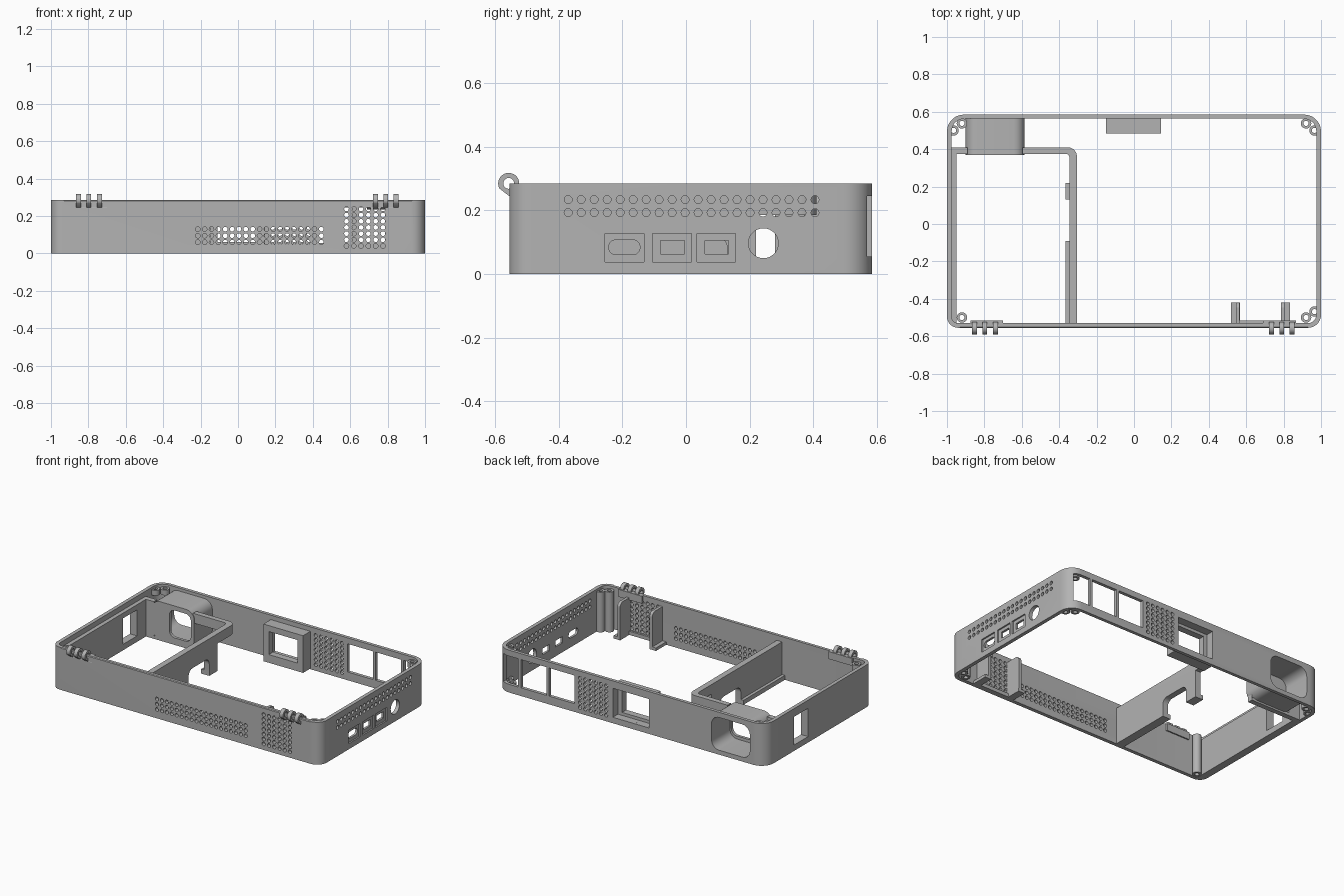
import bpy, bmesh, math

cube = bpy.data.objects.get("Cube")
if cube:
    bpy.data.objects.remove(cube, do_unlink=True)

grey = bpy.data.materials.new("matte grey")
grey.use_nodes = True
colour = (0.45, 0.45, 0.45, 1)
grey.diffuse_color = colour
grey.node_tree.nodes["Principled BSDF"].inputs["Base Color"].default_value = colour


def circle(u, v, r, n=14):
    return [(u + r * math.cos(i * math.tau / n), v + r * math.sin(i * math.tau / n)) for i in range(n)]


def rounded(u0, u1, v0, v1, radii, n=7):
    """Rectangle outline; radii run counter-clockwise from the high corner."""
    if not isinstance(radii, tuple):
        radii = (radii,) * 4
    signs = ((1, 1), (-1, 1), (-1, -1), (1, -1))
    pts = []
    for k, ((su, sv), r) in enumerate(zip(signs, radii)):
        cu = (u1 - r) if su > 0 else (u0 + r)
        cv = (v1 - r) if sv > 0 else (v0 + r)
        for i in range(n + 1 if r else 1):
            a = (k + i / n) * math.pi / 2
            pts.append((cu + r * math.cos(a), cv + r * math.sin(a)))
    return pts


def rect(u0, u1, v0, v1):
    return [(u0, v0), (u1, v0), (u1, v1), (u0, v1)]


def build(name, prisms):
    """One object from a list of (axis, outline, start, end) prisms."""
    bm = bmesh.new()
    place = {"x": lambda u, v, t: (t, u, v), "y": lambda u, v, t: (u, t, v), "z": lambda u, v, t: (u, v, t)}
    for axis, pts, lo, hi in prisms:
        ends = [[bm.verts.new(place[axis](u, v, t)) for u, v in pts] for t in (lo, hi)]
        for loop in ends:
            bm.faces.new(loop)
        for i in range(len(pts)):
            j = (i + 1) % len(pts)
            bm.faces.new((ends[0][i], ends[0][j], ends[1][j], ends[1][i]))
    bmesh.ops.recalc_face_normals(bm, faces=bm.faces)
    me = bpy.data.meshes.new(name)
    bm.to_mesh(me)
    bm.free()
    ob = bpy.data.objects.new(name, me)
    bpy.context.collection.objects.link(ob)
    me.materials.append(grey)
    return ob


def cut(ob, prisms):
    cutter = build("cutter", prisms)
    cutter.hide_render = True
    mod = ob.modifiers.new("cut", "BOOLEAN")
    mod.operation, mod.solver, mod.object = "DIFFERENCE", "EXACT", cutter
    bpy.context.view_layer.update()
    me = bpy.data.meshes.new_from_object(ob.evaluated_get(bpy.context.evaluated_depsgraph_get()))
    ob.modifiers.clear()
    ob.data = me
    bpy.data.objects.remove(cutter, do_unlink=True)


def smooth(ob):
    bpy.ops.object.select_all(action="DESELECT")
    ob.select_set(True)
    bpy.context.view_layer.objects.active = ob
    bpy.ops.object.shade_smooth_by_angle(angle=math.radians(35))


def grid(axis, u0, v0, cols, rows, step_u, step_v, lo, hi):
    return [(axis, circle(u0 + i * step_u, v0 + j * step_v, 0.0125, 12), lo, hi)
            for i in range(cols) for j in range(rows)]


H = 0.285
FRONT, BACK = -0.555, 0.585

# Outer case ring
case = build("case_wall", [("z", rounded(-1, 1, FRONT, BACK, (0.09, 0.09, 0.06, 0.07)), 0, H)])
cut(case, [("z", rounded(-0.975, 0.975, FRONT + 0.025, BACK - 0.022, (0.068, 0.068, 0.035, 0.045)), -1, 1)])

# Front vents and bevelled rim
front = (FRONT - 0.1, FRONT + 0.06)
cut(case, grid("y", -0.215, 0.06, 19, 3, 0.0367, 0.035, *front)
    + grid("y", 0.58, 0.04, 6, 7, 0.039, 0.033, *front))
cut(case, [("x", [(FRONT - 0.02, 0.265), (FRONT + 0.018, H + 0.01), (FRONT - 0.02, H + 0.01)], -0.93, 0.93)])

# Back windows, vent, screen opening and socket opening
back = (BACK - 0.06, BACK + 0.1)
windows = [("y", rect(a, b, 0.055, 0.245), *back) for a, b in ((0.42, 0.61), (0.63, 0.82), (0.84, 0.96))]
cut(case, windows + grid("y", 0.185, 0.04, 6, 7, 0.039, 0.033, *back) + [
    ("y", rect(-0.135, 0.135, 0.04, 0.235), *back),
    ("y", rounded(-0.885, -0.6, 0.03, 0.25, 0.055), *back)])

# Side vents, recessed ports, round jack and the slot on the opposite wall
side = (0.95, 1.1)
ports = ((-0.255, -0.132), (-0.105, 0.017), (0.035, 0.155))
cut(case, grid("x", -0.37, 0.193, 20, 2, 0.0408, 0.041, *side) + [
    ("x", circle(0.243, 0.097, 0.047, 28), *side),
    ("x", rect(0.13, 0.28, 0.04, 0.23), -1.1, -0.9)])
cut(case, [("x", rect(a, b, 0.038, 0.128), 0.99, 1.1) for a, b in ports])
cut(case, [("x", rounded(-0.242, -0.145, 0.062, 0.107, 0.02), *side)]
    + [("x", rect(a + 0.025, b - 0.022, 0.063, 0.105), *side) for a, b in ports[1:]])
smooth(case)

# Stepped frame behind the screen opening
frame = build("screen_frame", [("y", rect(-0.15, 0.145, 0.005, 0.255), 0.485, 0.566)])
cut(frame, [("y", rect(-0.135, 0.135, 0.04, 0.235), 0.53, 0.7)])
cut(frame, [("y", rect(-0.11, 0.105, 0.06, 0.215), 0.4, 0.6)])

# Hollow power socket with a smaller inner opening
socket = build("socket_housing", [("y", rounded(-0.9, -0.585, 0.012, 0.265, 0.06), 0.37, 0.566)])
cut(socket, [("y", rounded(-0.885, -0.6, 0.03, 0.25, 0.055), 0.39, 0.7)])
cut(socket, [("y", rounded(-0.77, -0.61, 0.05, 0.235, 0.04), 0.3, 0.5)])
smooth(socket)

# Compartment: rounded L divider, arch and raised lip at the back
divider = build("compartment_wall", [("z", rounded(-0.98, -0.305, -0.54, 0.41, (0.05, 0, 0, 0)), 0, 0.25)])
cut(divider, [("z", rounded(-1.1, -0.345, -0.7, 0.375, (0.02, 0, 0, 0)), -1, 1)])
cut(divider, [("z", rect(-0.595, -0.2, 0.22, 0.6), -0.1, 0.185),
              ("x", rounded(-0.09, 0.13, -0.1, 0.12, 0.04), -0.5, -0.2)])
cut(divider, [("y", rect(-0.89, -0.597, 0.02, 0.26), 0.3, 0.5)])
smooth(divider)
build("divider_feet", [("z", rect(-0.365, -0.34, a, b), 0, 0.03) for a, b in ((-0.53, -0.09), (0.13, 0.22))])

# Inner liner on the slotted wall
liner = build("side_liner", [("z", rect(-0.98, -0.948, -0.532, 0.4), 0, 0.25)])
cut(liner, [("x", rect(0.13, 0.28, 0.04, 0.215), -1.1, -0.9)])

# Fan bracket: two plates with feet and a thin backing strip
bracket = []
for a, foot in ((0.545, 0.518), (0.785, 0.785)):
    bracket += [("x", rounded(-0.535, -0.42, 0, 0.25, (0.03, 0, 0, 0)), a, a + 0.02),
                ("z", rect(foot, foot + 0.048, -0.535, -0.42), 0, 0.02)]
bracket.append(("z", rect(0.56, 0.79, -0.535, -0.517), 0, 0.025))
build("fan_bracket", bracket)


# Screw bosses in the corners
def boss(name, x, y, lo, hi):
    ob = build(name, [("z", circle(x, y, 0.028, 20), lo, hi)])
    cut(ob, [("z", circle(x, y, 0.014, 16), -1, 1)])
    smooth(ob)


for sx, label in ((-1, "right"), (1, "left")):
    boss("front_boss_" + label, sx * 0.92, -0.5, 0, 0.27)
    for part, lo, hi in (("lower", 0, 0.05), ("upper", 0.235, 0.27)):
        boss("back_boss_" + part + "_" + label, sx * 0.92, 0.538, lo, hi)
        boss("back_side_boss_" + part + "_" + label, sx * 0.965, 0.5, lo, hi)
boss("front_side_boss_left", 0.965, -0.468, 0, 0.27)

# Hinges: three pierced knuckles on a shared base
for label, xs, base in (("right", (-0.852, -0.798, -0.74), (-0.875, -0.7)),
                        ("left", (0.735, 0.79, 0.845), (0.69, 0.865))):
    arc = [(-0.557 + 0.033 * math.cos(a), H + 0.033 * math.sin(a))
           for a in (math.radians(-10 + 10 * i) for i in range(23))]
    profile = arc + [(-0.555, 0.245), (-0.525, 0.245)]
    hinge = build("hinge_" + label, [("x", profile, x - 0.013, x + 0.013) for x in xs])
    cut(hinge, [("x", circle(-0.557, H, 0.017, 20), -2, 2)])
    smooth(hinge)
    build("hinge_base_" + label, [("x", [(-0.556, 0.245), (-0.517, 0.235), (-0.517, H), (-0.53, H), (-0.55, 0.262)], *base)])
